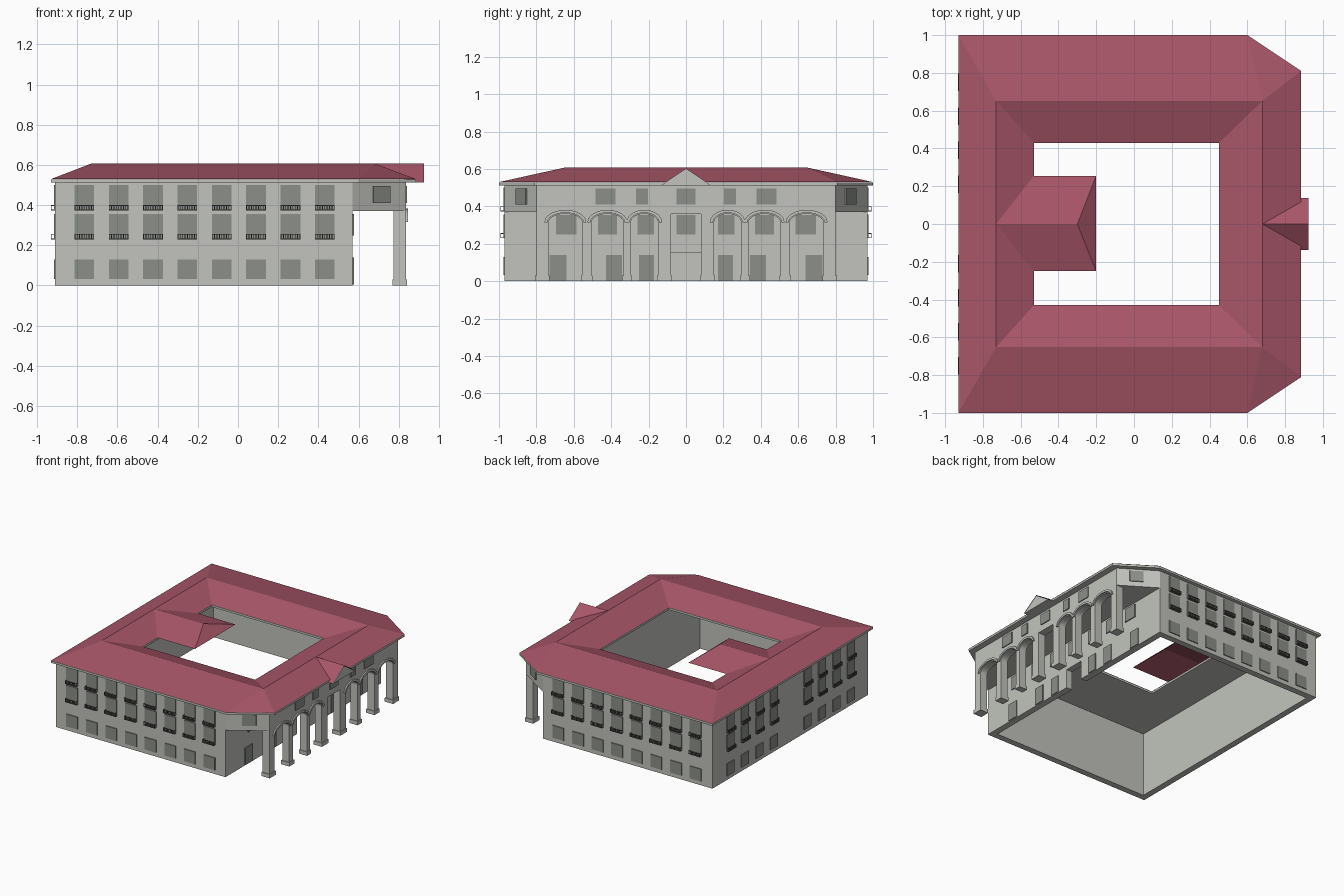
import bpy, bmesh, math
from mathutils import Matrix, Vector

cube = bpy.data.objects.get("Cube")
if cube:
    bpy.data.objects.remove(cube, do_unlink=True)


def material(name, rgb):
    m = bpy.data.materials.new(name)
    m.use_nodes = True
    m.diffuse_color = (*rgb, 1)
    bsdf = next(n for n in m.node_tree.nodes if n.type == 'BSDF_PRINCIPLED')
    bsdf.inputs["Base Color"].default_value = (*rgb, 1)
    bsdf.inputs["Roughness"].default_value = 0.9
    return m


STONE = material("pale stone", (0.54, 0.55, 0.51))
TILE = material("red roof tile", (0.39, 0.092, 0.138))
GLASS = material("grey window", (0.26, 0.275, 0.25))
IRON = material("dark railing", (0.09, 0.095, 0.085))


def finish(name, bm, mat, recalc=True):
    if recalc:
        bmesh.ops.recalc_face_normals(bm, faces=bm.faces)
    me = bpy.data.meshes.new(name)
    bm.to_mesh(me)
    bm.free()
    me.materials.append(mat)
    ob = bpy.data.objects.new(name, me)
    bpy.context.collection.objects.link(ob)
    return ob


def box(bm, lo, hi, frame=Matrix()):
    lo, hi = Vector(lo), Vector(hi)
    m = frame @ Matrix.Translation((lo + hi) / 2) @ Matrix.Diagonal((*(hi - lo), 1))
    bmesh.ops.create_cube(bm, size=1, matrix=m)


def extrude(bm, pts, vec):
    """Closed prism from a planar outline."""
    face = bm.faces.new([bm.verts.new(p) for p in pts])
    new = bmesh.ops.extrude_face_region(bm, geom=[face], use_keep_orig=True)["geom"]
    bmesh.ops.translate(bm, vec=vec, verts=[v for v in new if isinstance(v, bmesh.types.BMVert)])


def wall_frame(x, y, angle):
    """Local frame: x along the wall, -y outwards, z up."""
    return Matrix.Translation((x, y, 0)) @ Matrix.Rotation(angle, 4, 'Z')


X0, X1, YW, XG, TOP, T = -0.91, 0.57, 0.97, 0.835, 0.515, 0.05
GALLERY_Z = 0.37
DOOR = 0.08

# Hollow outer walls, with a doorway in the arcade side
bm = bmesh.new()
for s in (-1, 1):
    ys = sorted((s * YW, s * (YW - T)))
    box(bm, (X0, ys[0], 0), (X1, ys[1], TOP))
    ys = sorted((s * DOOR, s * (YW - T)))
    box(bm, (X1 - T, ys[0], 0), (X1, ys[1], TOP))
box(bm, (X0, T - YW, 0), (X0 + T, YW - T, TOP))
box(bm, (X1 - T, -DOOR, 0.15), (X1, DOOR, TOP))
finish("outer_walls", bm, STONE)

# Overhanging upper gallery with canted corners
bm = bmesh.new()
extrude(bm, [(X1, -YW, GALLERY_Z), (XG, -0.8, GALLERY_Z), (XG, 0.8, GALLERY_Z),
             (X1, YW, GALLERY_Z)], (0, 0, TOP - GALLERY_Z))
finish("upper_gallery", bm, STONE)

# Arcade: openings between the pillars, half of them mirrored
half = [(0.15, 0.295), (0.335, 0.505), (0.555, 0.735)]
arches = [(-b, -a) for a, b in reversed(half)] + half
SPRING, RISE = 0.315, 0.045


def arc(a, b, extra=0.0, n=12):
    mid, r = (a + b) / 2, (b - a) / 2 + extra
    return [(mid - r * math.cos(math.pi * i / n),
             SPRING + (RISE + extra) * math.sin(math.pi * i / n)) for i in range(n + 1)]


profile = [(-0.8, 0)]
for a, b in arches[:3] + [(-DOOR, DOOR)] + arches[3:]:
    top = [(a, 0.36), (b, 0.36)] if a == -DOOR else arc(a, b)
    profile += [(a, 0)] + top + [(b, 0)]
profile += [(0.8, 0), (0.8, GALLERY_Z), (-0.8, GALLERY_Z)]
bm = bmesh.new()
extrude(bm, [(XG - 0.06, y, z) for y, z in profile], (0.06, 0, 0))
finish("arcade", bm, STONE)

# Mouldings over the arches
bm = bmesh.new()
for a, b in arches:
    strip = arc(a, b, 0.022) + arc(a, b, 0.006)[::-1]
    extrude(bm, [(XG - 0.002, y, z) for y, z in strip], (0.012, 0, 0))
finish("arch_mouldings", bm, STONE)

# Pillar bases
bm = bmesh.new()
edges = [DOOR] + [y for pair in half for y in pair] + [0.8]
for a, b in zip(edges[::2], edges[1::2]):
    for lo, hi in ((a, b), (-b, -a)):
        box(bm, (XG - 0.066, lo - 0.006, 0), (XG + 0.006, hi + 0.006, 0.03))
finish("pillar_bases", bm, STONE)

# Roof rings share one layout: six outer corners, four inner corners
EAVE, RIDGE = 0.53, 0.607


def outline(z):
    return [(-0.93, -1, z), (0.6, -1, z), (0.885, -0.81, z),
            (0.885, 0.81, z), (0.6, 1, z), (-0.93, 1, z)]


def rect(x0, x1, y, z):
    return [(x0, -y, z), (x1, -y, z), (x1, y, z), (x0, y, z)]


def ring(bm, outer, inner):
    o = [bm.verts.new(p) for p in outer]
    i = [bm.verts.new(p) for p in inner]
    for f in ((o[0], o[1], i[1], i[0]), (o[1], o[2], i[1]), (o[2], o[3], i[2], i[1]),
              (o[3], o[4], i[2]), (o[4], o[5], i[3], i[2]), (o[5], o[0], i[0], i[3])):
        bm.faces.new(f)


def band(bm, low, high):
    lo = [bm.verts.new(p) for p in low]
    hi = [bm.verts.new(p) for p in high]
    for k in range(len(lo)):
        j = (k + 1) % len(lo)
        bm.faces.new((lo[k], lo[j], hi[j], hi[k]))


def court(z):
    return rect(-0.53, 0.45, 0.43, z)


# Eaves slab
bm = bmesh.new()
SOFFIT, SLAB = 0.512, EAVE - 0.002
ring(bm, outline(SOFFIT), court(SOFFIT))
ring(bm, outline(SLAB), court(SLAB))
band(bm, outline(SOFFIT), outline(SLAB))
band(bm, court(SOFFIT), court(SLAB))
bmesh.ops.remove_doubles(bm, verts=bm.verts, dist=1e-5)
finish("eaves_slab", bm, STONE)

# Main roof, outer and courtyard slopes
bm = bmesh.new()
ridge = rect(-0.73, 0.68, 0.652, RIDGE)
ring(bm, outline(EAVE), ridge)
band(bm, court(EAVE), ridge)
bmesh.ops.remove_doubles(bm, verts=bm.verts, dist=1e-5)
for f in bm.faces:
    f.normal_update()
    if f.normal.z < 0:
        f.normal_flip()
finish("main_roof", bm, TILE, recalc=False)

# Hipped wing reaching into the courtyard
bm = bmesh.new()
start, tip = (bm.verts.new((x, 0, RIDGE)) for x in (-0.73, -0.3))
r0, r1, l0, l1 = (bm.verts.new((x, y, EAVE)) for y in (-0.25, 0.255) for x in (-0.53, -0.2))
for f in ((start, r0, r1, tip), (start, tip, l1, l0), (tip, r1, l1)):
    bm.faces.new(f)
finish("courtyard_wing_roof", bm, TILE, recalc=False)

# Entrance gable
bm = bmesh.new()
extrude(bm, [(0.83, -0.135, SOFFIT), (0.83, 0.135, SOFFIT), (0.83, 0, RIDGE - 0.004)], (0.095, 0, 0))
finish("entrance_pediment", bm, STONE)
bm = bmesh.new()
for s in (-1, 1):
    pts = [(0.68, 0, RIDGE), (0.925, 0, RIDGE), (0.925, s * 0.138, 0.516), (0.87, s * 0.138, 0.516)]
    bm.faces.new([bm.verts.new(p) for p in (pts if s > 0 else pts[::-1])])
for f in bm.faces:
    f.normal_update()
    if f.normal.z < 0:
        f.normal_flip()
finish("entrance_gable_roof", bm, TILE, recalc=False)

# Windows and balconies
glass, iron = bmesh.new(), bmesh.new()


def window(frame, u, w, z0, z1):
    box(glass, (u - w / 2, -0.007, z0), (u + w / 2, 0.001, z1), frame)


def balcony(frame, u, z, w=0.1, d=0.022, h=0.027):
    a, b, t = u - w / 2, u + w / 2, 0.004
    box(iron, (a, -d, z), (b, 0, z + t), frame)
    box(iron, (a, -d, z + h - t), (b, t - d, z + h), frame)
    for e in (a, b - t):
        box(iron, (e, -d, z + h - t), (e + t, 0, z + h), frame)
    for k in range(9):
        e = a + (w - t) * k / 8
        box(iron, (e, -d, z), (e + t, t - d, z + h), frame)


def facade(frame, columns, w):
    for u in columns:
        window(frame, u, w, 0.033, 0.13)
        for z0, z1 in ((0.232, 0.357), (0.375, 0.5)):
            window(frame, u, w, z0, z1)
            balcony(frame, u, z0 - 0.002, w)


columns = [-0.765 + 0.171 * k for k in range(8)]
facade(wall_frame(0, -YW, 0), columns, 0.098)
facade(wall_frame(0, YW, math.pi), [-u for u in columns], 0.098)
facade(wall_frame(X0, 0, -math.pi / 2), [s * u for s in (-1, 1) for u in (0.21, 0.39, 0.57, 0.75)], 0.092)

# Windows and doors of the arcade side
inner, outer = wall_frame(X1, 0, math.pi / 2), wall_frame(XG, 0, math.pi / 2)
for s in (-1, 1):
    for u, w in ((0.685, 0.09), (0.385, 0.085), (0.21, 0.08)):
        window(inner, s * u, w, 0.005, 0.14)
    for u, w in ((0.64, 0.11), (0.42, 0.1), (0.215, 0.09)):
        window(inner, s * u, w, 0.25, 0.355)
    for u, w in ((0.43, 0.108), (0.235, 0.065)):
        window(outer, s * u, w, 0.41, 0.495)
    cant = math.atan2(YW - 0.8, XG - X1)
    mid = wall_frame(0.713, s * 0.878, cant if s < 0 else math.pi - cant)
    window(mid, 0, 0.1, 0.41, 0.495)
window(inner, 0, 0.1, 0.25, 0.355)
window(outer, 0, 0.1, 0.41, 0.495)
finish("windows", glass, GLASS)
finish("balcony_railings", iron, IRON)
